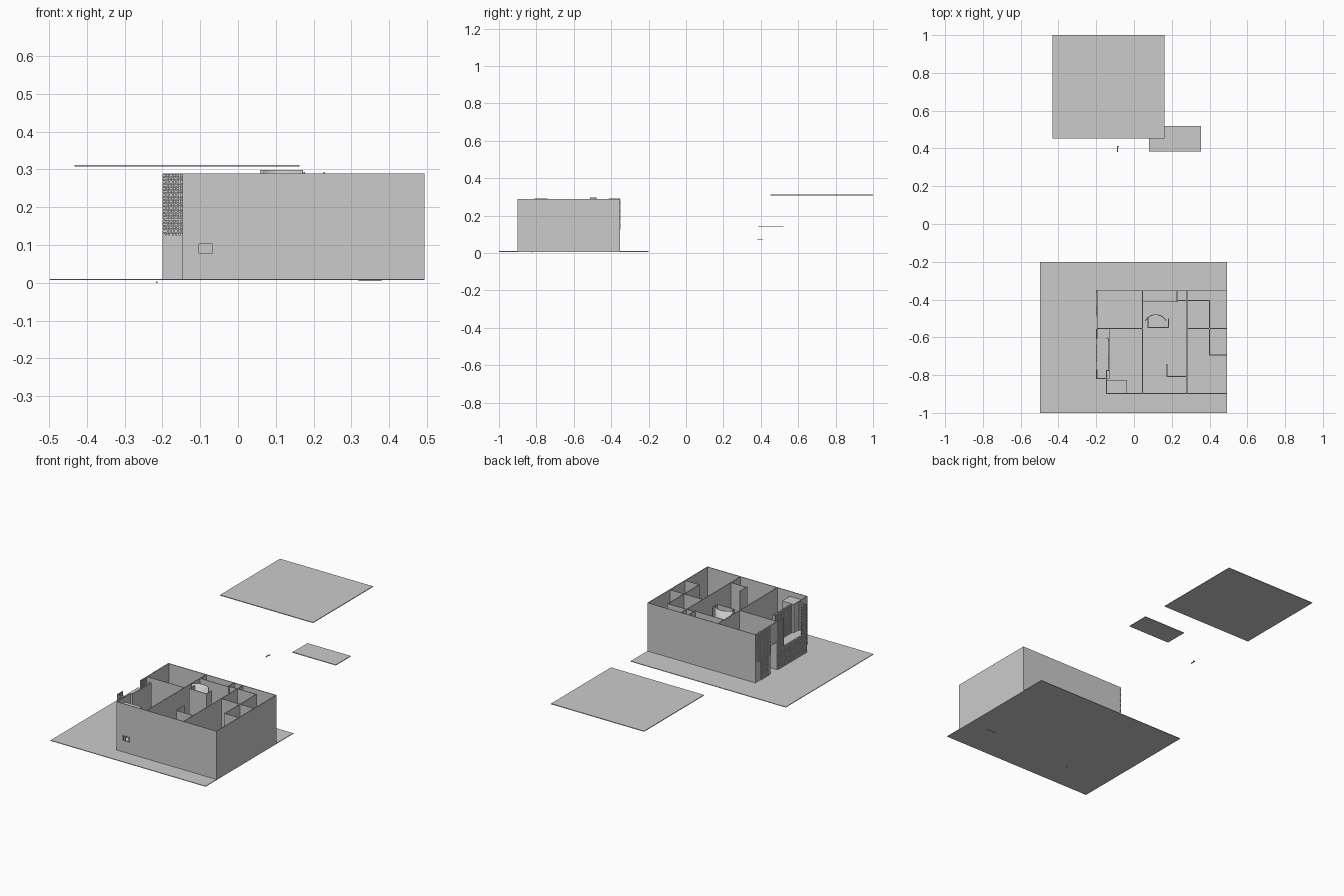
import bpy, bmesh, math

if "Cube" in bpy.data.objects:
    bpy.data.objects.remove(bpy.data.objects["Cube"])

T = 0.004      # wall thickness
Z0, Z1 = 0.01, 0.289
MID = 0.125    # balcony level


def make(name, boxes):
    """One mesh made of axis-aligned boxes (x0, x1, y0, y1, z0, z1)."""
    bm = bmesh.new()
    for x0, x1, y0, y1, z0, z1 in boxes:
        r = bmesh.ops.create_cube(bm, size=1)
        for v in r["verts"]:
            v.co = ((x0 + x1) / 2 + v.co.x * (x1 - x0),
                    (y0 + y1) / 2 + v.co.y * (y1 - y0),
                    (z0 + z1) / 2 + v.co.z * (z1 - z0))
    me = bpy.data.meshes.new(name)
    bm.to_mesh(me)
    bm.free()
    ob = bpy.data.objects.new(name, me)
    bpy.context.collection.objects.link(ob)
    return ob


def wall_x(y, x0, x1, z0=Z0, z1=Z1):
    return (x0, x1, y - T / 2, y + T / 2, z0, z1)


def wall_y(x, y0, y1, z0=Z0, z1=Z1):
    return (x - T / 2, x + T / 2, y0, y1, z0, z1)


def bricks(name, axis, pos, a0, a1, z0, z1, depth=0.005, w=0.013, h=0.007, gap=0.0015):
    """Running-bond bricks on a wall along x or y."""
    out = []
    rows = max(1, round((z1 - z0) / (h + gap)))
    step = (z1 - z0) / rows
    for r in range(rows):
        a = a0 - (w / 2 if r % 2 else 0)
        while a < a1 - 0.001:
            lo, hi = max(a, a0), min(a + w - gap, a1)
            if hi - lo > 0.001:
                z = z0 + r * step
                if axis == "y":
                    out.append((pos, pos + depth, lo, hi, z, z + step - gap))
                else:
                    out.append((lo, hi, pos, pos + depth, z, z + step - gap))
            a += w
    return make(name, out)


# plot and detached slabs
make("ground_slab", [(-0.497, 0.493, -1.0, -0.2, 0.007, 0.0105)])
make("roof_slab", [(-0.432, 0.162, 0.453, 1.0, 0.308, 0.312)])
make("upper_floor_slab", [(0.08, 0.355, 0.385, 0.52, 0.141, 0.145)])

# outer shell, with a window opening in the front wall
f = -0.898
make("front_wall", [wall_x(f, -0.147, -0.106), wall_x(f, -0.064, 0.493),
                    wall_x(f, -0.106, -0.064, Z0, 0.076),
                    wall_x(f, -0.106, -0.064, 0.105, Z1)])
make("right_wall", [wall_y(0.491, -0.9, -0.352)])
make("back_wall", [wall_x(-0.354, -0.198, 0.493)])
make("front_left_side_wall", [wall_y(-0.145, -0.9, -0.818)])

# left facade: rear bay with a door, then the balcony bay
make("left_rear_wall", [wall_y(-0.194, -0.49, -0.352), wall_y(-0.194, -0.555, -0.49, 0.17, Z1)])
make("left_lower_wall", [wall_y(-0.193, -0.82, -0.555, Z0, MID),
                         wall_x(-0.818, -0.198, -0.145, Z0, MID)])
make("balcony_floor", [(-0.195, -0.13, -0.82, -0.555, MID - 0.004, MID)])
make("balcony_recess_wall", [wall_y(-0.132, -0.77, -0.61, MID, Z1),
                             wall_x(-0.605, -0.147, -0.13, MID, Z1),
                             wall_x(-0.775, -0.147, -0.13, MID, Z1)])
make("balcony_side_wall", [wall_y(-0.145, -0.82, -0.775, MID, Z1)])
bricks("brick_rear_upper", "y", -0.2, -0.49, -0.35, MID, Z1)
bricks("brick_rear_lower", "y", -0.2, -0.47, -0.4, Z0, MID)
bricks("brick_balcony_base", "y", -0.2, -0.82, -0.555, Z0, MID)
bricks("brick_pier_rear", "y", -0.199, -0.61, -0.555, MID, Z1)
bricks("brick_pier_front", "y", -0.199, -0.82, -0.77, MID, Z1)
bricks("brick_front_screen", "x", -0.82, -0.199, -0.147, MID, Z1, w=0.009)
bricks("brick_recess", "y", -0.138, -0.77, -0.61, MID, Z1)

# inner partitions
make("partition_centre", [wall_y(0.045, -0.898, -0.354)])
make("partition_left_room", [wall_x(-0.553, -0.195, 0.045)])
make("partition_right", [wall_y(0.28, -0.898, -0.354)])
make("partition_right_room", [wall_x(-0.553, 0.28, 0.491)])
make("rear_closet", [wall_x(-0.411, 0.045, 0.23), wall_y(0.228, -0.413, -0.354, Z0, 0.293),
                     wall_x(-0.405, 0.23, 0.4)])
make("right_closet", [wall_y(0.4, -0.695, -0.403), wall_x(-0.693, 0.4, 0.491)])
make("front_nook", [wall_x(-0.808, 0.175, 0.28), wall_y(0.175, -0.81, -0.74, Z0, 0.293)])
make("front_left_cabinet", [(-0.143, -0.036, -0.896, -0.826, 0.2, 0.26)])

# curved screen around a small core
c = bpy.data.curves.new("arc_path", "CURVE")
c.dimensions = "3D"
sp = c.splines.new("POLY")
n = 20
sp.points.add(n)
for i in range(n + 1):
    a = math.radians(150 - 120 * i / n)
    sp.points[i].co = (0.115 + 0.063 * math.cos(a), -0.543 + 0.063 * math.sin(a), 0.155, 1)
path = bpy.data.objects.new("arc_path", c)
pts = [p.co.xy for p in sp.points]
bm = bmesh.new()
low = [bm.verts.new((p[0], p[1], Z0)) for p in pts]
top = [bm.verts.new((p[0], p[1], 0.298)) for p in pts]
for i in range(n):
    bm.faces.new((low[i], low[i + 1], top[i + 1], top[i]))
me = bpy.data.meshes.new("curved_screen")
bm.to_mesh(me)
bm.free()
bpy.data.objects.remove(path)
screen = bpy.data.objects.new("curved_screen", me)
bpy.context.collection.objects.link(screen)
m = screen.modifiers.new("thickness", "SOLIDIFY")
m.thickness = T
m.offset = 0
bpy.context.view_layer.objects.active = screen
screen.select_set(True)
bpy.ops.object.shade_smooth_by_angle()
make("core_walls", [wall_x(-0.548, 0.072, 0.185), wall_y(0.183, -0.55, -0.5),
                    wall_y(0.074, -0.55, -0.5)])

# window frame and small loose pieces
make("window_frame", [(-0.106, -0.064, -0.901, -0.895, 0.075, 0.078),
                      (-0.106, -0.064, -0.901, -0.895, 0.103, 0.106),
                      (-0.106, -0.103, -0.901, -0.895, 0.075, 0.106),
                      (-0.067, -0.064, -0.901, -0.895, 0.075, 0.106)])
make("loose_handle", [(-0.09, -0.086, 0.38, 0.412, 0.072, 0.076),
                      (-0.09, -0.08, 0.408, 0.412, 0.072, 0.076)])
make("lower_strip", [(0.318, 0.38, -0.802, -0.798, 0.005, 0.008)])
make("corner_peg", [(-0.217, -0.213, -0.826, -0.822, 0.0, 0.004)])
